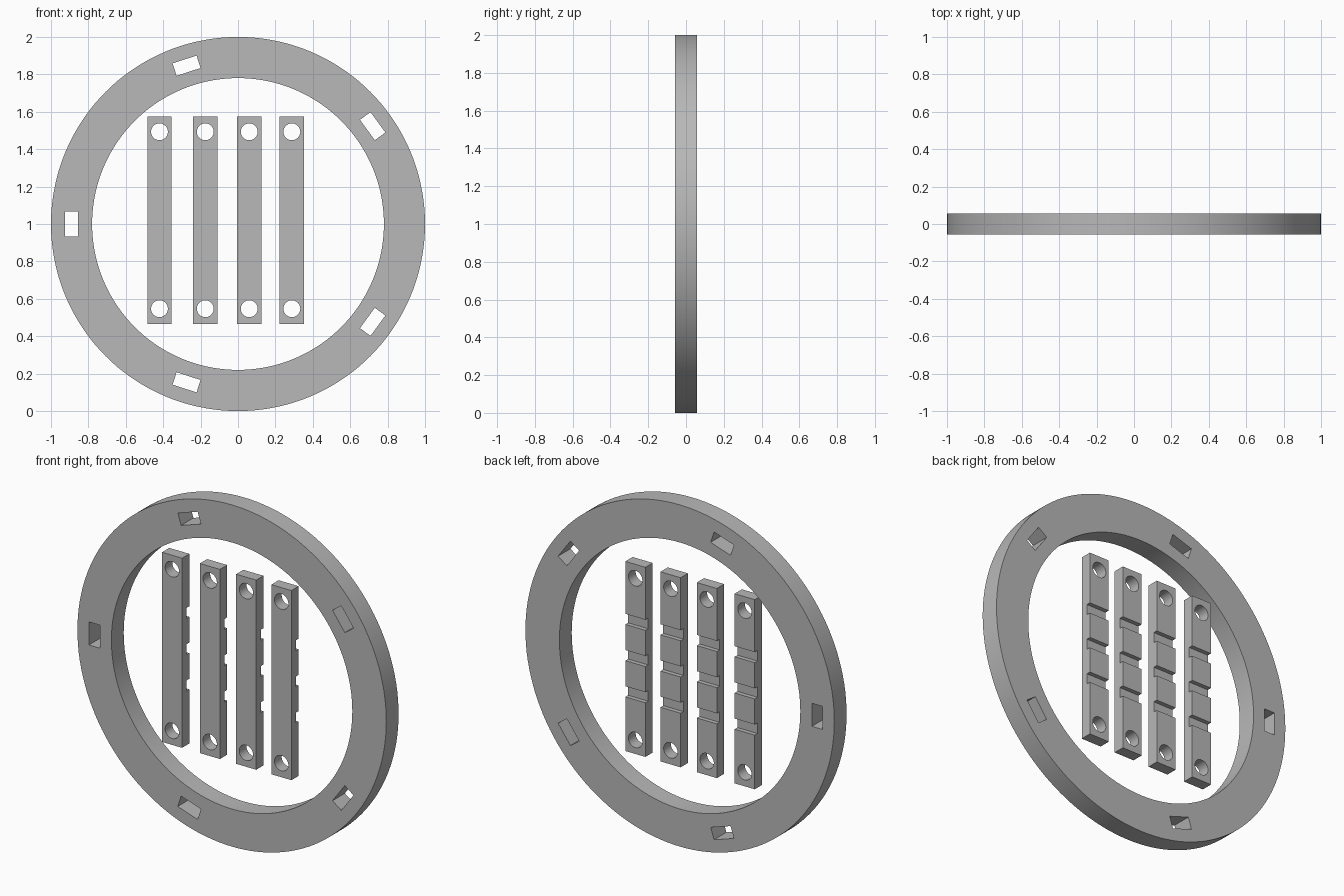
import bpy
import bmesh
import math
from mathutils import Matrix

if "Cube" in bpy.data.objects:
    bpy.data.objects.remove(bpy.data.objects["Cube"], do_unlink=True)

HALF = 0.057            # half the ring depth
BAR_FRONT = -0.01       # bars sit flush with the back of the ring

grey = bpy.data.materials.new("plain_grey")
grey.use_nodes = True
colour = (0.48, 0.48, 0.48, 1)
grey.diffuse_color = colour
grey.node_tree.nodes["Principled BSDF"].inputs["Base Color"].default_value = colour


def add_box(bm, size, place):
    bmesh.ops.create_cube(bm, size=1, matrix=place @ Matrix.Diagonal((*size, 1)))


def add_disc(bm, radius, depth, x, z, sides):
    """Closed cylinder whose axis runs front to back."""
    place = Matrix.Translation((x, 0, z)) @ Matrix.Rotation(math.pi / 2, 4, 'X')
    bmesh.ops.create_cone(bm, cap_ends=True, segments=sides, radius1=radius,
                          radius2=radius, depth=depth, matrix=place)


def make_object(name, bm):
    mesh = bpy.data.meshes.new(name)
    bm.to_mesh(mesh)
    bm.free()
    obj = bpy.data.objects.new(name, mesh)
    bpy.context.collection.objects.link(obj)
    return obj


def carve(name, body_bm, cutter_bm):
    """Cut the body, bake the result and shade it."""
    body = make_object(name, body_bm)
    body.data.materials.append(grey)
    cutter = make_object(name + "_cutter", cutter_bm)
    cutter.data.materials.append(grey)
    cutter.hide_render = True
    mod = body.modifiers.new("cut", 'BOOLEAN')
    mod.operation = 'DIFFERENCE'
    mod.solver = 'EXACT'
    mod.object = cutter
    bpy.ops.object.select_all(action='DESELECT')
    body.select_set(True)
    bpy.context.view_layer.objects.active = body
    bpy.ops.object.modifier_apply(modifier=mod.name)
    bpy.data.objects.remove(cutter, do_unlink=True)
    bpy.ops.object.shade_smooth_by_angle(angle=math.radians(30))


# Ring with five slots
body, cuts = bmesh.new(), bmesh.new()
add_disc(body, 1, 2 * HALF, 0, 1, 144)
add_disc(cuts, 0.78, 1, 0, 1, 144)
for k in range(5):
    place = (Matrix.Translation((0, 0, 1))
             @ Matrix.Rotation(math.radians(36 + 72 * k), 4, 'Y')
             @ Matrix.Translation((0.89, 0, 0)))
    add_box(cuts, (0.07, 1, 0.135), place)
carve("outer_ring", body, cuts)

# Upright bars with two bolt holes and three notches in the back
for i, x in enumerate((-0.42, -0.175, 0.06, 0.288)):
    body, cuts = bmesh.new(), bmesh.new()
    add_box(body, (0.13, HALF - BAR_FRONT, 1.11),
            Matrix.Translation((x, (HALF + BAR_FRONT) / 2, 1.02)))
    for side in (-1, 1):
        add_disc(cuts, 0.045, 1, x, 1.02 + side * 0.473, 48)
    for step in (-1, 0, 1):
        add_box(cuts, (0.3, 0.05, 0.062),
                Matrix.Translation((x, HALF, 1.025 + step * 0.212)))
    carve(f"notched_bar_{i + 1}", body, cuts)
